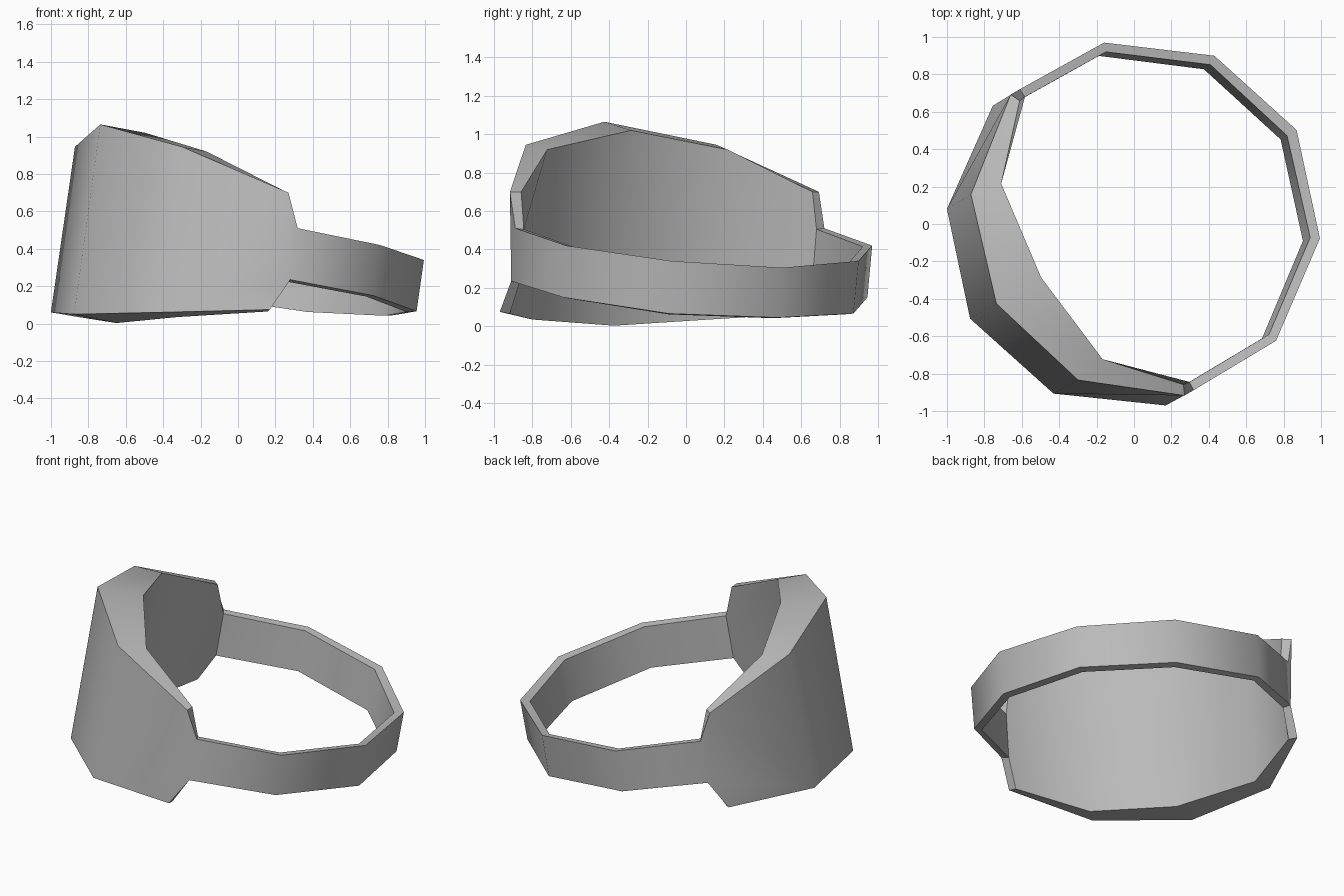
import bpy, bmesh, math

old = bpy.data.objects.get("Cube")
if old:
    bpy.data.objects.remove(old, do_unlink=True)

grey = bpy.data.materials.new("plain_grey")
grey.use_nodes = True
colour = (0.5, 0.5, 0.5, 1)
grey.diffuse_color = colour
grey.node_tree.nodes["Principled BSDF"].inputs["Base Color"].default_value = colour

bm = bmesh.new()


def pair(outer, inner):
    """Outer and inner corner of the wall."""
    return bm.verts.new(outer), bm.verts.new(inner)


# Half outline: x runs from the tall shield to the back of the band
shield_top = [
    pair((-.85, 0, 1.065), (-.573, 0, 1.02)),
    pair((-.676, .573, .945), (-.507, .542, .92)),
    pair((-.225, .929, .70), (-.2, .876, .70)),
]
shield_bottom = [
    pair((-1.012, 0, .05), (-.75, 0, .003)),
    pair((-.826, .57, .06), (-.68, .53, .035)),
    pair((-.338, .925, .075), (-.32, .875, .065)),
]
band_top = [
    pair((-.168, .929, .51), (-.165, .88, .505)),
    pair((.346, .92, .42), (.33, .872, .415)),
    pair((.822, .564, .34), (.78, .533, .335)),
    pair((1.004, 0, .305), (.945, 0, .30)),
]
band_bottom = [
    pair((-.213, .928, .235), (-.21, .88, .225)),
    pair((.308, .913, .15), (.287, .872, .145)),
    pair((.782, .555, .066), (.737, .53, .062)),
    pair((.96, 0, .045), (.905, 0, .042)),
]

# Wall panels, outside and inside
panels = [[shield_top[0], shield_top[1], shield_bottom[1], shield_bottom[0]],
          [shield_top[1], shield_top[2], band_top[0], band_bottom[0],
           shield_bottom[2], shield_bottom[1]]]
for i in range(3):
    panels.append([band_top[i], band_top[i + 1], band_bottom[i + 1], band_bottom[i]])
for panel in panels:
    bm.faces.new([p[0] for p in panel])
    bm.faces.new([p[1] for p in reversed(panel)])

# Rims along the top and bottom edges
for rim in (shield_top + band_top, shield_bottom + band_bottom):
    for a, b in zip(rim, rim[1:]):
        bm.faces.new((a[0], a[1], b[1], b[0]))

bmesh.ops.recalc_face_normals(bm, faces=bm.faces)
# Orient the half so its first outside panel faces away from the centre
bm.faces.ensure_lookup_table()
if bm.faces[0].normal.x > 0:
    bmesh.ops.reverse_faces(bm, faces=bm.faces)
mesh = bpy.data.meshes.new("shielded_ring")
bm.to_mesh(mesh)
bm.free()
mesh.materials.append(grey)

ring = bpy.data.objects.new("shielded_ring", mesh)
bpy.context.collection.objects.link(ring)
ring.rotation_euler.z = math.radians(30)
mirror = ring.modifiers.new("mirror", 'MIRROR')
mirror.use_axis = (False, True, False)

# Apply the mirror, then smooth the wall while the rims stay crisp
bpy.context.view_layer.objects.active = ring
ring.select_set(True)
bpy.ops.object.modifier_apply(modifier="mirror")
bpy.ops.object.shade_smooth_by_angle(angle=math.radians(42))
